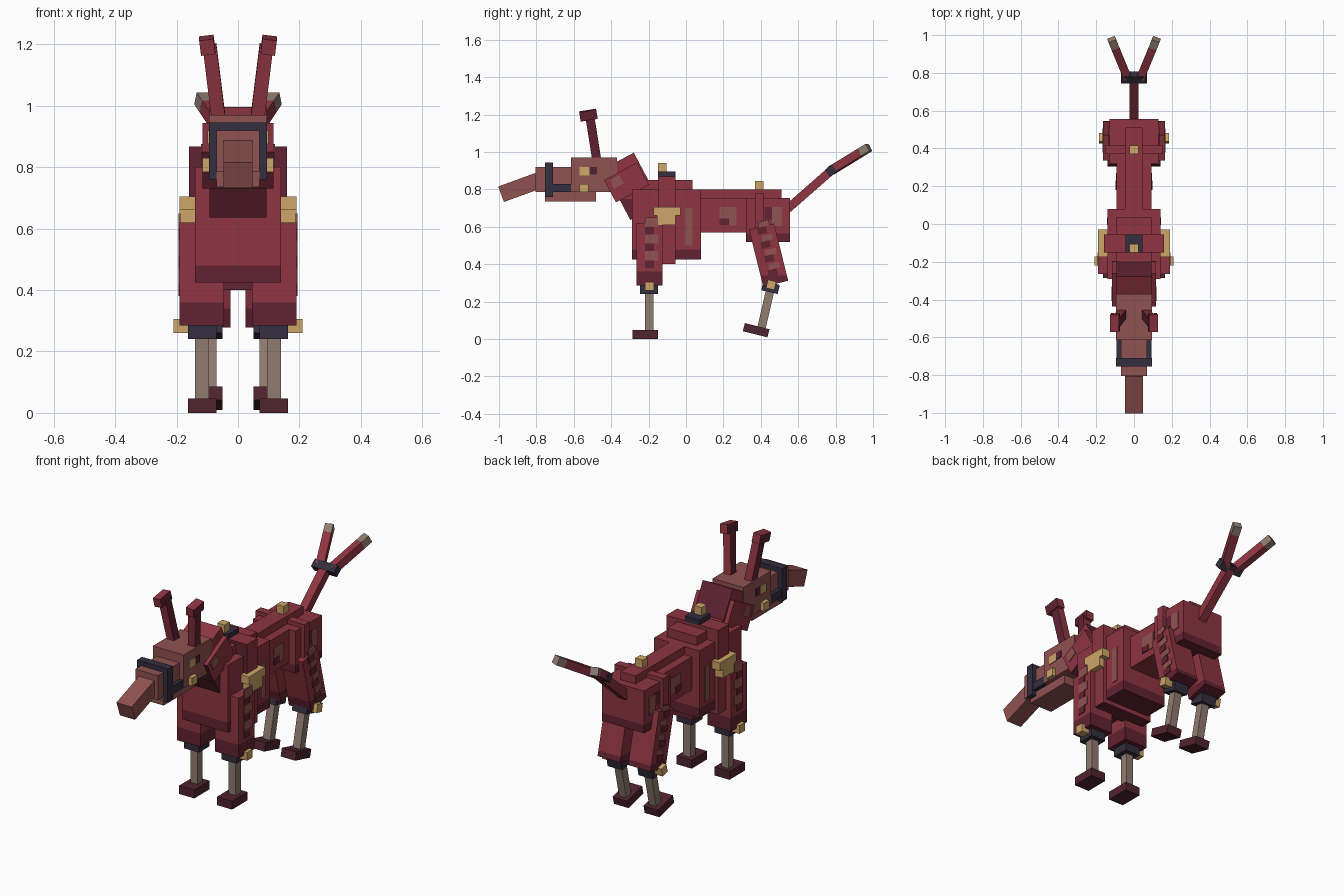
import bpy, bmesh, math
from mathutils import Matrix, Vector

if "Cube" in bpy.data.objects:
    bpy.data.objects.remove(bpy.data.objects["Cube"])


def material(name, *srgb):
    lin = [((c / 255 + 0.055) / 1.055) ** 2.4 for c in srgb] + [1]
    m = bpy.data.materials.new(name)
    m.use_nodes = True
    m.diffuse_color = lin
    m.node_tree.nodes["Principled BSDF"].inputs["Base Color"].default_value = lin
    return m


RED = material("red hide", 142, 53, 65)
DARK = material("dark red hide", 98, 34, 50)
ROSE = material("rose skin", 144, 82, 80)
GOLD = material("gold", 206, 166, 104)
NAVY = material("dark leather", 52, 46, 62)
TAUPE = material("taupe bone", 144, 124, 112)
MAROON = material("maroon hoof", 80, 35, 48)


def box(name, x, y, z, mat, tilt=0, lean=0, turn=0, below=None, where=None, second=DARK):
    """Box from (low, high) spans, turned about its centre; a second colour
    goes below a height or on faces that meet a rule."""
    spans = (x, y, z)
    centre = Vector([(a + b) / 2 for a, b in spans])
    size = [b - a for a, b in spans]
    rot = [Matrix.Rotation(math.radians(a), 4, ax)
           for a, ax in ((turn, "Z"), (tilt, "X"), (lean, "Y"))]
    bm = bmesh.new()
    bmesh.ops.create_cube(bm, size=1, matrix=Matrix.Translation(centre) @ rot[0]
                          @ rot[1] @ rot[2] @ Matrix.Diagonal((*size, 1)))
    if below is not None:
        bmesh.ops.bisect_plane(bm, geom=bm.verts[:] + bm.edges[:] + bm.faces[:],
                               plane_co=(0, 0, below), plane_no=(0, 0, 1))
    bm.normal_update()
    for f in bm.faces:
        low = below is not None and f.calc_center_median().z < below
        f.material_index = int(low or bool(where and where(f.normal)))
    me = bpy.data.meshes.new(name)
    bm.to_mesh(me)
    bm.free()
    me.materials.append(mat)
    me.materials.append(second)
    ob = bpy.data.objects.new(name, me)
    bpy.context.collection.objects.link(ob)
    return ob


def mid(name, half, y, z, mat, **kw):
    return box(name, (-half, half), y, z, mat, **kw)


def pair(name, x, y, z, mat, lean=0, turn=0, **kw):
    box("left_" + name, x, y, z, mat, lean=lean, turn=turn, **kw)
    box("right_" + name, (-x[1], -x[0]), y, z, mat, lean=-lean, turn=-turn, **kw)


def patch(name, x, y, z, mat, **kw):
    pair(name, (x - 0.003, x + 0.004), y, z, mat, **kw)


def around(c, size):
    return (c - size / 2, c + size / 2)


# Torso
mid("chest", 0.14, (-0.29, 0.08), (0.425, 0.8), RED, below=0.48)
mid("withers", 0.092, (-0.22, 0.035), (0.78, 0.85), RED)
mid("chest_band", 0.16, (-0.15, -0.055), (0.4, 0.868), RED,
    where=lambda n: n.y < -0.9 or n.z < -0.9)
mid("band_pad", 0.045, (-0.15, -0.055), (0.865, 0.895), NAVY)
mid("band_knob", 0.023, (-0.15, -0.105), (0.895, 0.94), GOLD)
mid("belly", 0.092, (0.07, 0.4), (0.57, 0.755), RED)
mid("spine_ridge", 0.046, (0.03, 0.51), (0.74, 0.8), RED)
mid("hips", 0.13, (0.32, 0.555), (0.52, 0.755), RED, below=0.565)
mid("hip_band", 0.15, (0.37, 0.415), (0.58, 0.777), RED)
mid("hip_knob", 0.023, (0.37, 0.415), (0.777, 0.845), GOLD)
pair("side_buckle", (0.14, 0.19), (-0.175, -0.03), (0.66, 0.705), GOLD)
pair("buckle_drop", (0.14, 0.19), (-0.155, -0.055), (0.61, 0.66), GOLD)

# Hide patches
patch("chest_stripe", 0.14, (-0.005, 0.035), (0.5, 0.7), ROSE)
patch("belly_spot", 0.092, (0.18, 0.27), (0.61, 0.705), ROSE)
patch("belly_spot_shade", 0.094, (0.18, 0.23), (0.61, 0.645), DARK)
patch("hip_spot", 0.13, (0.46, 0.515), (0.605, 0.705), ROSE)
patch("hip_spot_shade", 0.13, (0.42, 0.47), (0.64, 0.705), DARK)

# Neck
mid("neck", 0.092, around(-0.288, 0.185), around(0.816, 0.31), RED, tilt=28,
    below=0.75, where=lambda n: n.y > 0.5)
mid("neck_collar", 0.116, around(-0.318, 0.2), around(0.837, 0.135), RED, tilt=28,
    where=lambda n: n.y < -0.5 or n.z < -0.5)
patch("neck_spot", 0.116, around(-0.37, 0.06), around(0.84, 0.05), ROSE, tilt=28)

# Head
mid("head", 0.095, (-0.615, -0.37), (0.785, 0.97), ROSE)
mid("muzzle", 0.07, (-0.805, -0.6), (0.785, 0.92), ROSE)
mid("jaw", 0.07, (-0.755, -0.48), (0.735, 0.79), ROSE)
mid("snout", 0.047, around(-0.89, 0.21), around(0.81, 0.088), ROSE, tilt=20)
mid("noseband", 0.095, (-0.755, -0.71), (0.76, 0.945), NAVY)
pair("cheek_strap", (0.065, 0.092), (-0.715, -0.61), (0.785, 0.83), NAVY)
pair("cheek_ring", (0.09, 0.116), (-0.57, -0.522), (0.785, 0.83), GOLD)
patch("eye", 0.095, (-0.57, -0.515), (0.875, 0.92), GOLD)
patch("pupil", 0.095, (-0.515, -0.475), (0.88, 0.92), MAROON)

# Horns
pair("horn", around(0.077, 0.045), around(-0.495, 0.048), (0.94, 1.2), RED, tilt=9, lean=7,
     where=lambda n: abs(n.x) > 0.9)
pair("horn_tip", around(0.1, 0.047), around(-0.522, 0.092), (1.172, 1.222), RED, tilt=9, lean=7,
     where=lambda n: abs(n.x) > 0.9)

# Front legs
fy = (-0.265, -0.125)
pair("front_upper_leg", (0.045, 0.19), fy, (0.285, 0.62), RED, below=0.36)
pair("front_knee", (0.07, 0.163), (-0.245, -0.15), (0.24, 0.287), NAVY)
pair("front_knee_stud", (0.16, 0.21), (-0.22, -0.172), (0.26, 0.306), GOLD)
pair("front_shin", (0.095, 0.14), (-0.22, -0.175), (0.04, 0.245), TAUPE)
pair("front_hoof", (0.07, 0.163), (-0.285, -0.15), (0, 0.047), MAROON)
for i in range(3):
    z = 0.4 + i * 0.09
    patch("front_leg_rose_%d" % i, 0.19, (-0.22, -0.15), around(z + 0.045, 0.05), ROSE)
    patch("front_leg_dark_%d" % i, 0.19, (-0.22, -0.172), around(z, 0.04), DARK)

# Hind legs
pair("hind_thigh", (0.025, 0.163), around(0.442, 0.137), around(0.448, 0.315), RED, tilt=14,
     below=0.34)
pair("hind_knee", (0.05, 0.14), around(0.452, 0.09), around(0.275, 0.05), NAVY, tilt=-13)
pair("hind_knee_stud", (0.138, 0.186), around(0.455, 0.046), around(0.29, 0.046), GOLD, tilt=-13)
pair("hind_shin", (0.07, 0.115), around(0.428, 0.045), around(0.165, 0.22), TAUPE, tilt=-13)
pair("hind_hoof", (0.05, 0.14), around(0.375, 0.135), around(0.047, 0.045), MAROON, tilt=-14)
for i in range(4):
    y, z = 0.472 - i * 0.019, 0.355 + i * 0.075
    patch("thigh_dark_%d" % i, 0.163, around(y - 0.008, 0.05), around(z, 0.035), DARK, tilt=14)
    patch("thigh_rose_%d" % i, 0.163, around(y, 0.06), around(z + 0.037, 0.03), ROSE, tilt=14)


# Tail bars run between two points
def bar(name, a, b, thick, mat):
    d = Vector(b) - Vector(a)
    c = (Vector(a) + Vector(b)) / 2
    box(name, around(c.x, thick), around(c.y, d.length), around(c.z, thick), mat,
        tilt=math.degrees(math.asin(d.z / d.length)),
        turn=math.degrees(math.atan2(-d.x, d.y)))


bar("tail", (0, 0.53, 0.685), (0, 0.77, 0.895), 0.046, RED)
mid("tail_joint", 0.07, around(0.775, 0.045), around(0.9, 0.046), NAVY, tilt=38)
for side, s in (("left", 1), ("right", -1)):
    root, split, end = [Vector((s * x, y, z)) for x, y, z in
                        ((0.035, 0.775, 0.9), (0.101, 0.935, 0.998), (0.118, 0.978, 1.024))]
    bar(side + "_tail_fork", root, split, 0.044, RED)
    bar(side + "_tail_tip", split, end, 0.044, TAUPE)
